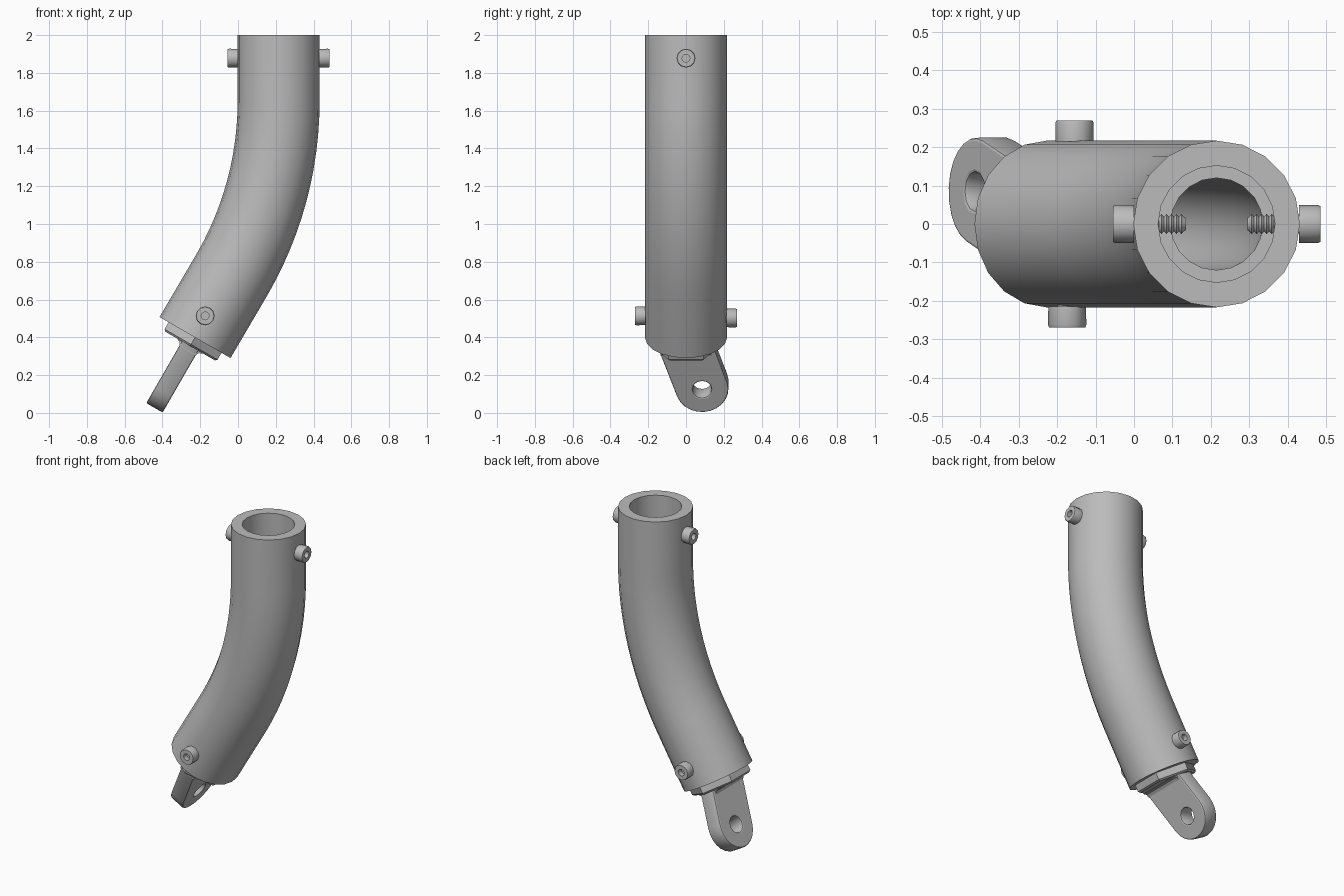
import bpy, bmesh, math
from mathutils import Matrix, Vector

if "Cube" in bpy.data.objects:
    bpy.data.objects.remove(bpy.data.objects["Cube"], do_unlink=True)

steel = bpy.data.materials.new("plain grey")
steel.use_nodes = True
GREY = (0.5, 0.5, 0.5, 1)
steel.diffuse_color = GREY
steel.node_tree.nodes["Principled BSDF"].inputs["Base Color"].default_value = GREY

BEND = math.radians(30)
BEND_R = 1.83
BEND_TOP = Vector((0.215, 0, 1.65))
TUBE_R, SOCKET_R, BORE_R = 0.217, 0.152, 0.12
# Frame of the lower tube end: local z runs back up the tube
LOWER = Matrix.Translation((-0.2275, 0, 0.399)) @ Matrix.Rotation(BEND, 4, 'Y')


def finish(obj):
    obj.data.materials.clear()
    obj.data.materials.append(steel)
    bpy.ops.object.select_all(action='DESELECT')
    obj.select_set(True)
    bpy.context.view_layer.objects.active = obj
    bpy.ops.object.shade_smooth_by_angle(angle=math.radians(35))
    return obj


def add(name, bm, matrix=Matrix()):
    bmesh.ops.recalc_face_normals(bm, faces=bm.faces)
    mesh = bpy.data.meshes.new(name)
    bm.to_mesh(mesh)
    bm.free()
    obj = bpy.data.objects.new(name, mesh)
    obj.matrix_world = matrix
    bpy.context.collection.objects.link(obj)
    return finish(obj)


def loft(name, stations, sides, matrix=Matrix(), closed=False, turn=0):
    """Skin circles given as (frame, radius), capped or joined into a loop."""
    bm = bmesh.new()
    rings = []
    for frame, r in stations:
        angles = [turn + math.tau * i / sides for i in range(sides)]
        rings.append([bm.verts.new(frame @ Vector((r * math.cos(a), r * math.sin(a), 0)))
                      for a in angles])
    pairs = list(zip(rings, rings[1:]))
    if closed:
        pairs.append((rings[-1], rings[0]))
    else:
        bm.faces.new(rings[0])
        bm.faces.new(rings[-1])
    for a, b in pairs:
        for i in range(sides):
            j = (i + 1) % sides
            bm.faces.new((a[i], a[j], b[j], b[i]))
    return add(name, bm, matrix)


def lathe(name, profile, sides, matrix, turn=0):
    return loft(name, [(Matrix.Translation((0, 0, h)), r) for r, h in profile],
                sides, matrix, turn=turn)


# Bent tube: outer wall down, bore back up, stepped socket at the top
def bend_frame(t):
    a = BEND * t
    centre = BEND_TOP + BEND_R * Vector((math.cos(a) - 1, 0, -math.sin(a)))
    return Matrix.Translation(centre) @ Matrix.Rotation(a, 4, 'Y')


top = Matrix.Translation((0.215, 0, 2))
bend = [bend_frame(i / 12) for i in range(13)]
outer = [(f, TUBE_R) for f in [top] + bend + [LOWER]]
inner = [(f, BORE_R) for f in [LOWER] + bend[::-1]]
socket = [(bend[0], SOCKET_R), (top, SOCKET_R)]
loft("bent_tube", outer + inner + socket, 20, closed=True)

# Six-sided end plug with a softened lower rim
lathe("end_plug", [(0.175, -0.052), (0.187, -0.042), (0.187, 0.0), (0.115, 0.0),
                   (0.115, 0.2)], 6, LOWER, turn=math.pi / 2)

# Slanted lug plate with round end and pin hole
HALF, SOFT = 0.14, 0.008
eye = Vector((0.085, -0.29))
run = Vector((0.085, -0.25)).normalized()
side = Vector((-run.y, run.x))
heading = math.atan2(run.y, run.x)


def arc(r, start, end, n):
    return [eye + r * Vector((math.cos(a), math.sin(a)))
            for a in (start + (end - start) * i / n for i in range(n + 1))]


outline = arc(HALF, heading - math.pi / 2, heading + math.pi / 2, 12)
for s in (1, -1):
    edge = eye + side * HALF * s
    outline.append(edge + run * ((-0.02 - edge.y) / run.y))
hole = arc(0.05, 0, math.tau, 12)[:-1]

curve = bpy.data.curves.new("lug", 'CURVE')
curve.dimensions = '2D'
curve.fill_mode = 'BOTH'
curve.extrude = 0.05 - SOFT
curve.bevel_depth = SOFT
curve.bevel_resolution = 1
curve.offset = -SOFT
for pts in (outline, hole):
    spline = curve.splines.new('POLY')
    spline.points.add(len(pts) - 1)
    for point, co in zip(spline.points, pts):
        point.co = (co.x, co.y, 0, 1)
    spline.use_cyclic_u = True
lug = bpy.data.objects.new("lug", curve)
bpy.context.collection.objects.link(lug)
axes = Matrix(((0, 0, 1), (1, 0, 0), (0, 1, 0))).to_4x4()
lug.matrix_world = LOWER @ axes
bpy.ops.object.select_all(action='DESELECT')
lug.select_set(True)
bpy.context.view_layer.objects.active = lug
bpy.ops.object.convert(target='MESH')
finish(bpy.context.view_layer.objects.active)

# Flared foot where the lug meets the plug
half = [(0.08, -0.045), (0.075, -0.055), (0.058, -0.062), (0.05, -0.08)]
bm = bmesh.new()
section = half + [(-u, z) for u, z in half[::-1]]
face = bm.faces.new([bm.verts.new((u, -0.135, z)) for u, z in section])
ext = bmesh.ops.extrude_face_region(bm, geom=[face])
bmesh.ops.translate(bm, vec=(0, 0.27, 0),
                    verts=[v for v in ext["geom"] if isinstance(v, bmesh.types.BMVert)])
add("lug_foot", bm, LOWER)

# Socket-head bolts with threaded shanks; local z points outward from the axis
thread = []
for i in range(10):
    h = 0.085 + i * 0.013
    thread += [(0.019, h), (0.026, h + 0.0065)]
bolt = [(0.016, 0.08)] + thread + [
    (0.025, 0.215), (0.049, 0.215), (0.05, 0.262), (0.047, 0.27),
    (0.021, 0.27), (0.021, 0.238)]

upper = Matrix.Translation((0.215, 0, 1.878))
for name, s in (("left", 1), ("right", -1)):
    lathe("upper_bolt_" + name, bolt, 12,
          upper @ Matrix.Rotation(s * math.pi / 2, 4, 'Y'))
for name, s in (("front", 1), ("back", -1)):
    lathe("lower_bolt_" + name, bolt, 12,
          LOWER @ Matrix.Translation((-0.011 * s, 0, 0.126))
          @ Matrix.Rotation(s * math.pi / 2, 4, 'X'))
